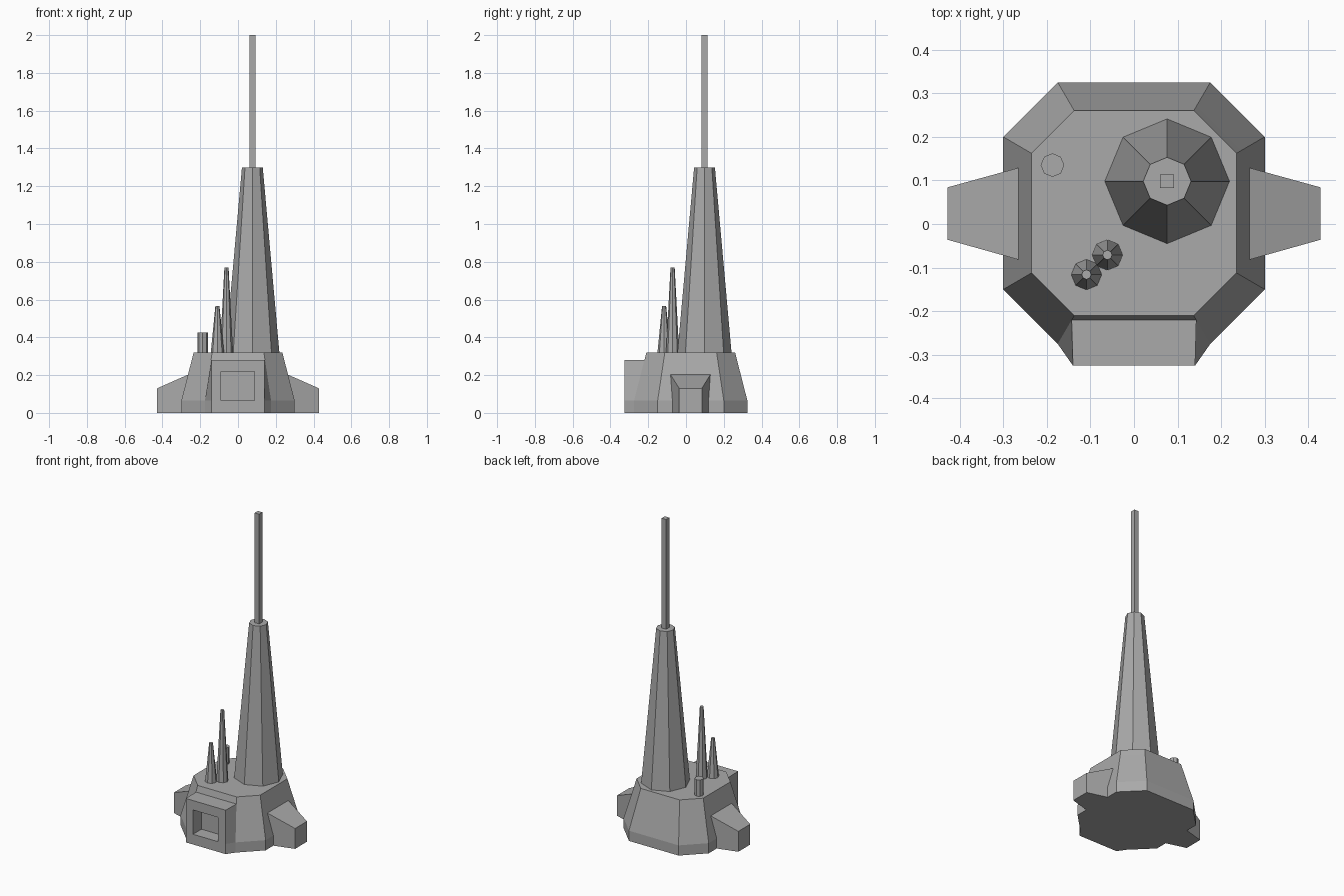
import bpy
import bmesh
from math import cos, sin, pi

cube = bpy.data.objects.get("Cube")
if cube:
    bpy.data.objects.remove(cube, do_unlink=True)

grey = bpy.data.materials.new("plain grey")
grey.use_nodes = True
colour = (0.4, 0.4, 0.4, 1)
grey.diffuse_color = colour
grey.node_tree.nodes["Principled BSDF"].inputs["Base Color"].default_value = colour


def loft(name, rings):
    """Closed solid through matching rings of points, capped at both ends."""
    bm = bmesh.new()
    loops = [[bm.verts.new(p) for p in ring] for ring in rings]
    for low, high in zip(loops, loops[1:]):
        for i in range(len(low)):
            j = (i + 1) % len(low)
            bm.faces.new((low[i], low[j], high[j], high[i]))
    bm.faces.new(loops[0][::-1])
    bm.faces.new(loops[-1])
    bmesh.ops.recalc_face_normals(bm, faces=bm.faces)
    mesh = bpy.data.meshes.new(name)
    bm.to_mesh(mesh)
    bm.free()
    mesh.materials.append(grey)
    obj = bpy.data.objects.new(name, mesh)
    bpy.context.scene.collection.objects.link(obj)
    return obj


def octagon(half, side, z):
    """Base outline: half width and half length of a straight side."""
    corners = [(half, -side), (half, side), (side, half), (-side, half),
               (-half, side), (-half, -side), (-side, -half), (side, -half)]
    return [(x, y + 0.025, z) for x, y in corners]


def cone(name, x, y, levels, sides=8, turn=0):
    """Tapered post; levels are (radius, height) pairs."""
    angles = [2 * pi * i / sides + turn for i in range(sides)]
    return loft(name, [[(x + r * cos(a), y + r * sin(a), z) for a in angles]
                       for r, z in levels])


def rect(x, y0, y1, z1):
    return [(x, y0, 0), (x, y1, 0), (x, y1, z1), (x, y0, z1)]


# Base hull: short upright skirt, then a sloping wall
hull_levels = [(0.30, 0.175, 0), (0.30, 0.175, 0.065),
               (0.245, 0.143, 0.28), (0.235, 0.137, 0.32)]
hull = loft("base_hull", [octagon(*level) for level in hull_levels])

# Front porch: grows out of the front wall of the hull
porch = loft("front_porch", [
    [(-0.14, -0.325, z), (0.14, -0.325, z),
     (side, 0.025 - half, z), (-side, 0.025 - half, z)]
    for half, side, z in hull_levels[:3]])

# Doorway recess cut through the porch into the hull
cutter = loft("doorway_cutter", [
    [(-0.09, y, 0.065), (0.087, y, 0.065), (0.087, y, 0.22), (-0.09, y, 0.22)]
    for y in (-0.4, -0.24)])
cutter.hide_render = True
for obj in (hull, porch):
    mod = obj.modifiers.new("doorway", 'BOOLEAN')
    mod.operation = 'DIFFERENCE'
    mod.solver = 'EXACT'
    mod.object = cutter
    bpy.context.view_layer.objects.active = obj
    bpy.ops.object.modifier_apply(modifier=mod.name)
bpy.data.objects.remove(cutter, do_unlink=True)

# Side pods
for name, s in (("left_pod", 1), ("right_pod", -1)):
    loft(name, [rect(s * 0.25, -0.086, 0.133, 0.209),
                rect(s * 0.428, -0.036, 0.084, 0.13)])

# Main tower and square mast
cone("main_tower", 0.076, 0.098, [(0.143, 0.32), (0.055, 1.3)])
cone("mast", 0.076, 0.098, [(0.0226, 1.3), (0.0226, 2.0)], 4, pi / 4)

# Small spires and stub post on the roof
cone("tall_spire", -0.061, -0.071, [(0.035, 0.32), (0.011, 0.77)])
cone("short_spire", -0.109, -0.116, [(0.035, 0.32), (0.011, 0.565)])
cone("stub_post", -0.187, 0.135, [(0.027, 0.32), (0.027, 0.425)])
